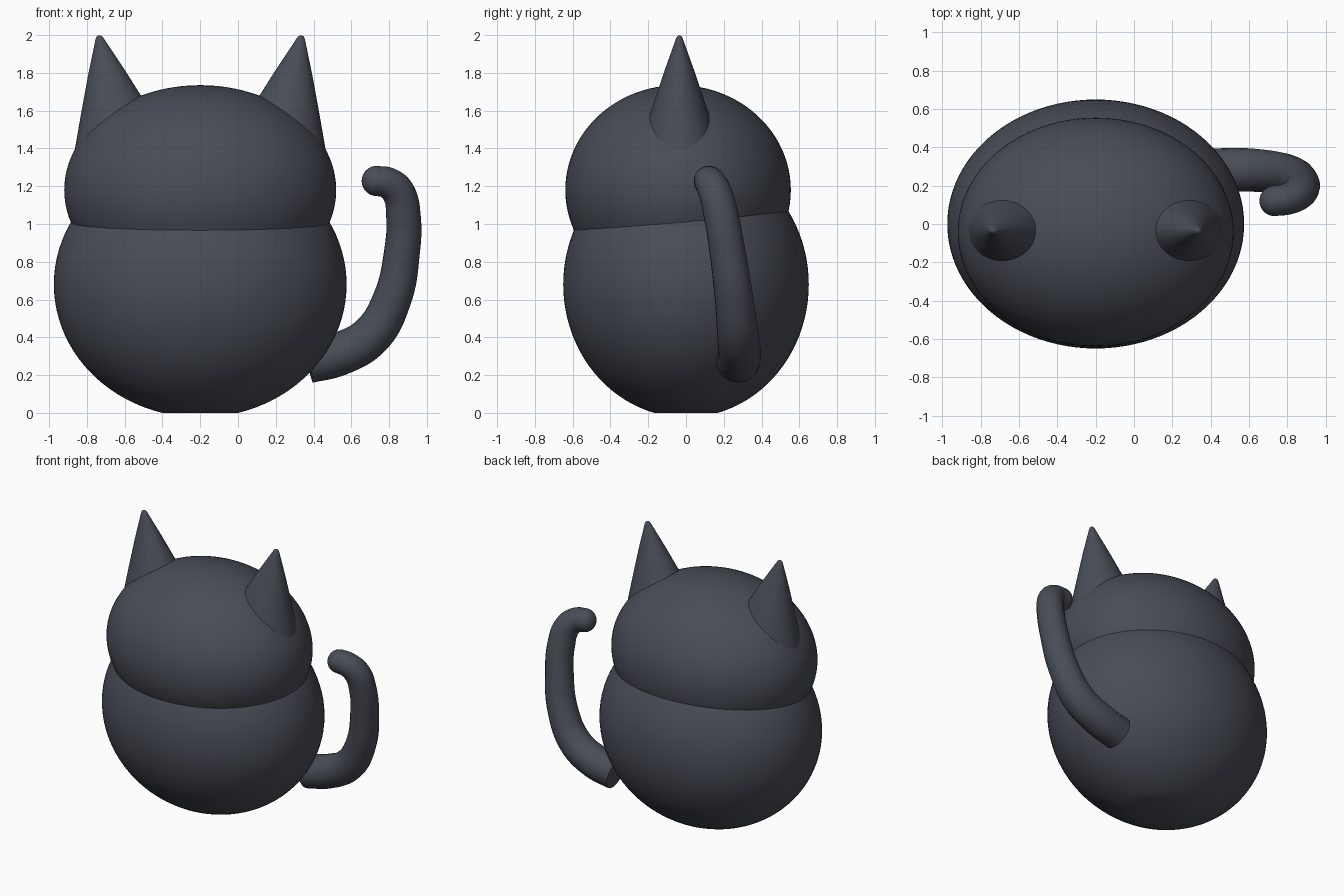
import bpy, bmesh, math
from mathutils import Matrix, Vector

if "Cube" in bpy.data.objects:
    bpy.data.objects.remove(bpy.data.objects["Cube"])

slate = bpy.data.materials.new("dark slate")
slate.diffuse_color = (0.065, 0.074, 0.094, 1)
slate.use_nodes = True
slate.node_tree.nodes["Principled BSDF"].inputs["Base Color"].default_value = slate.diffuse_color


def finish(bm, name):
    bmesh.ops.recalc_face_normals(bm, faces=bm.faces)
    me = bpy.data.meshes.new(name)
    bm.to_mesh(me)
    bm.free()
    ob = bpy.data.objects.new(name, me)
    bpy.context.collection.objects.link(ob)
    me.materials.append(slate)
    bpy.ops.object.select_all(action='DESELECT')
    ob.select_set(True)
    bpy.context.view_layer.objects.active = ob
    bpy.ops.object.shade_smooth_by_angle(angle=math.radians(40))
    return ob


def ellipsoid(name, center, radii, floor=None):
    bm = bmesh.new()
    bmesh.ops.create_uvsphere(
        bm, u_segments=96, v_segments=48, radius=1,
        matrix=Matrix.Translation(center) @ Matrix.Diagonal((*radii, 1)))
    if floor is not None:  # flat standing base
        geom = bm.verts[:] + bm.edges[:] + bm.faces[:]
        cut = bmesh.ops.bisect_plane(bm, geom=geom, plane_co=(0, 0, floor),
                                     plane_no=(0, 0, -1), clear_outer=True)
        edges = [e for e in cut["geom_cut"] if isinstance(e, bmesh.types.BMEdge)]
        bmesh.ops.contextual_create(bm, geom=edges)
    return finish(bm, name)


# Body and head
ellipsoid("body", (-0.2, 0, 0.68), (0.775, 0.65, 0.704), floor=0)
ellipsoid("head", (-0.2, -0.042, 1.18), (0.72, 0.597, 0.555))


# Ears: flattened cones with rounded tips, leaning outward
def ear(name, side):
    profile = [(0.002, 0.006), (0.008, 0.015), (0.02, 0.022), (0.035, 0.028),
               (0.2, 0.097), (0.4, 0.175), (0.57, 0.24)]
    n = 48
    bm = bmesh.new()
    rings = []
    for t, r in profile:
        rings.append([bm.verts.new((r * math.cos(a), 0.84 * r * math.sin(a), -t))
                      for a in (2 * math.pi * i / n for i in range(n))])
    for a, b in zip(rings, rings[1:]):
        for i in range(n):
            j = (i + 1) % n
            bm.faces.new((a[i], a[j], b[j], b[i]))
    bm.faces.new(rings[0])
    bm.faces.new(rings[-1])
    tip = Vector((-0.2 + side * 0.537, -0.035, 2.0))
    bm.transform(Matrix.Translation(tip) @ Matrix.Rotation(side * math.radians(11), 4, 'Y'))
    finish(bm, name)


ear("left_ear", -1)
ear("right_ear", 1)

# Tail: tapered tube along a smooth path (x, y, z, radius)
path = [(0.37, 0.275, 0.272, 0.115), (0.53, 0.283, 0.31, 0.115),
        (0.70, 0.275, 0.405, 0.11), (0.815, 0.255, 0.60, 0.102),
        (0.868, 0.22, 0.85, 0.095), (0.876, 0.187, 1.04, 0.092),
        (0.85, 0.155, 1.165, 0.088), (0.795, 0.13, 1.217, 0.083),
        (0.735, 0.121, 1.228, 0.08)]
cu = bpy.data.curves.new("tail", 'CURVE')
cu.dimensions = '3D'
cu.bevel_depth = 1
cu.bevel_resolution = 8
cu.use_fill_caps = True
sp = cu.splines.new('BEZIER')
sp.resolution_u = 8
sp.bezier_points.add(len(path) - 1)
for p, (x, y, z, r) in zip(sp.bezier_points, path):
    p.co = (x, y, z)
    p.radius = r
    p.handle_left_type = p.handle_right_type = 'AUTO'
tail = bpy.data.objects.new("tail", cu)
bpy.context.collection.objects.link(tail)
cu.materials.append(slate)
bpy.ops.object.select_all(action='DESELECT')
tail.select_set(True)
bpy.context.view_layer.objects.active = tail
bpy.ops.object.convert(target='MESH')
bpy.ops.object.shade_smooth_by_angle(angle=math.radians(40))

# Rounded tail end
ellipsoid("tail_tip", path[-1][:3], (0.08, 0.08, 0.08))
